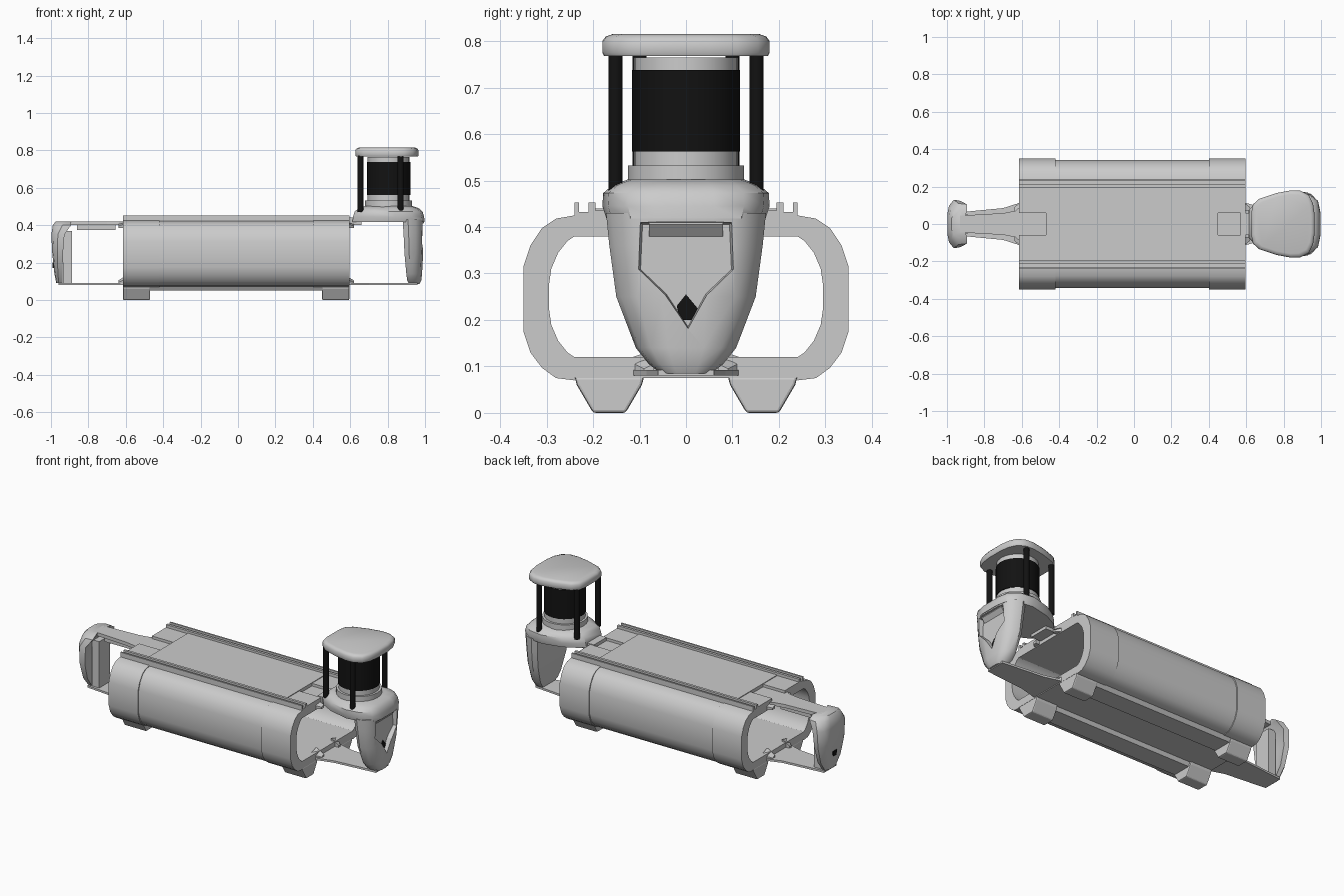
import bpy, bmesh, math
from mathutils import Vector

if "Cube" in bpy.data.objects:
    bpy.data.objects.remove(bpy.data.objects["Cube"])

black = bpy.data.materials.new("black_plastic")
black.diffuse_color = (0.006, 0.006, 0.006, 1)
black.use_nodes = True
black.node_tree.nodes["Principled BSDF"].inputs["Base Color"].default_value = black.diffuse_color


def finish(name, bm, mat=None, smooth=None, bevel=0):
    bmesh.ops.recalc_face_normals(bm, faces=bm.faces)
    me = bpy.data.meshes.new(name)
    bm.to_mesh(me)
    bm.free()
    ob = bpy.data.objects.new(name, me)
    bpy.context.collection.objects.link(ob)
    if mat:
        me.materials.append(mat)
    if bevel:
        b = ob.modifiers.new("bevel", 'BEVEL')
        b.width, b.segments = bevel, 2
    if smooth:
        bpy.ops.object.select_all(action='DESELECT')
        ob.select_set(True)
        bpy.context.view_layer.objects.active = ob
        bpy.ops.object.shade_smooth_by_angle(angle=math.radians(smooth))
    return ob


def loft(name, rings, **kw):
    """Closed skin through rings of equal point count."""
    bm = bmesh.new()
    rows = [[bm.verts.new(p) for p in r] for r in rings]
    n = len(rows[0])
    for a, b in zip(rows, rows[1:]):
        for i in range(n):
            j = (i + 1) % n
            bm.faces.new((a[i], a[j], b[j], b[i]))
    bm.faces.new(rows[0])
    bm.faces.new(rows[-1])
    return finish(name, bm, **kw)


def prism_x(name, prof, x0, x1, **kw):
    return loft(name, [[(x, y, z) for y, z in prof] for x in (x0, x1)], **kw)


def prism_z(name, prof, z0, z1, **kw):
    return loft(name, [[(x, y, z) for x, y in prof] for z in (z0, z1)], **kw)


def box(name, x0, x1, y0, y1, z0, z1, **kw):
    return prism_x(name, [(y0, z0), (y1, z0), (y1, z1), (y0, z1)], x0, x1, **kw)


def cyl(name, x, y, r, z0, z1, n=24, **kw):
    pts = [(x + r * math.cos(2 * math.pi * i / n), y + r * math.sin(2 * math.pi * i / n)) for i in range(n)]
    return prism_z(name, pts, z0, z1, **kw)


def mirror(half):
    """Complete an (x, y) half outline across y = 0."""
    return half + [(x, -y) for x, y in reversed(half)]


# hollow body: top and bottom decks
box("top_deck", -0.615, 0.595, -0.24, 0.24, 0.38, 0.42)
box("bottom_deck", -0.615, 0.595, -0.24, 0.24, 0.075, 0.12)
box("top_cover", -0.47, 0.45, -0.2, 0.2, 0.42, 0.44)

# C-shaped side shells, end guards, rails, feet
inner = [(0.24, 0.12), (0.255, 0.13), (0.275, 0.155), (0.29, 0.19), (0.295, 0.225), (0.295, 0.275),
         (0.29, 0.31), (0.275, 0.345), (0.255, 0.37), (0.24, 0.38)]
outer = [(0.24, 0.425), (0.28, 0.418), (0.31, 0.398), (0.335, 0.36), (0.35, 0.315),
         (0.35, 0.175), (0.335, 0.13), (0.31, 0.097), (0.28, 0.075), (0.24, 0.07)]
panel = inner + [(0.24 + (y - 0.24) * 0.94, 0.247 + (z - 0.247) * 0.98) for y, z in outer]
rail = [(0.195, 0.42), (0.24, 0.42), (0.24, 0.453), (0.23, 0.453), (0.23, 0.432),
        (0.21, 0.432), (0.21, 0.453), (0.195, 0.453)]
for s, side in ((-1, "front"), (1, "back")):
    flip = lambda p: [(s * y, z) for y, z in p]
    prism_x(f"{side}_side_panel", flip(panel), -0.43, 0.41, smooth=35)
    prism_x(f"{side}_rail", flip(rail), -0.615, 0.595)
    prism_x(f"{side}_skid", flip([(0.1, 0.076), (0.24, 0.076), (0.225, 0.052), (0.11, 0.052)]), -0.48, 0.46)
    for x0, x1, end in ((-0.615, -0.42, "tail"), (0.4, 0.595, "head")):
        prism_x(f"{side}_{end}_guard", flip(inner + outer), x0, x1, smooth=35)
        f0, f1 = (x0, x0 + 0.145) if x0 < 0 else (x1 - 0.145, x1)
        prism_x(f"{side}_{end}_foot", flip([(0.09, 0.078), (0.24, 0.078), (0.235, 0.06), (0.2, 0.0),
                                            (0.13, 0.0), (0.095, 0.06)]), f0, f1, bevel=0.006)
        box(f"{side}_{end}_top_pad", f0, f1, min(s * 0.06, s * 0.195), max(s * 0.06, s * 0.195), 0.42, 0.436)
        # small hip flares where the links meet the body
        e = x1 if x1 > 0 else x0
        d = 0.025 if x1 > 0 else -0.025
        for z0, z1 in ((0.085, 0.135), (0.385, 0.42)):
            loft(f"{side}_{end}_flare", [
                [(e - d, s * 0.07, z0), (e - d, s * 0.13, z0), (e - d, s * 0.13, z0 + .03), (e - d, s * 0.07, z1)],
                [(e + d, s * 0.07, z0), (e + d, s * 0.09, z0), (e + d, s * 0.09, z0 + .01), (e + d, s * 0.07, z0 + .02)]])

# head hood
hood = mirror([(0.612, 0.075), (0.64, 0.105), (0.72, 0.15), (0.84, 0.18), (0.93, 0.168), (0.985, 0.125), (0.998, 0.06)])
levels = ((0.418, 1, 0.95), (0.445, 0.985, 1), (0.473, 0.94, 0.99), (0.49, 0.84, 0.88), (0.502, 0.66, 0.7))
loft("head_hood", [[(0.81 + (x - 0.81) * sx, y * sy, z) for x, y in hood] for z, sx, sy in levels], smooth=40)
box("head_link", 0.57, 0.66, -0.06, 0.06, 0.4, 0.44)

# tapered face with a recessed window
rings = []
for z, w, xf, xb in ((0.43, 0.172, 0.995, 0.88), (0.36, 0.165, 0.994, 0.885), (0.25, 0.15, 0.99, 0.89),
                     (0.14, 0.108, 0.984, 0.90), (0.105, 0.08, 0.98, 0.905), (0.085, 0.055, 0.97, 0.915)):
    d = xf - xb
    rings.append([(x, y, z) for x, y in mirror(
        [(xb, w * 0.9), (xb + d * 0.25, w), (xb + d * 0.6, w * 0.93), (xb + d * 0.9, w * 0.7), (xf, w * 0.35)])])
face = loft("face_shell", rings, smooth=35)
window = [(-0.11, 0.42), (0.11, 0.42), (0.115, 0.31), (0.05, 0.25), (0.005, 0.17), (-0.05, 0.25), (-0.115, 0.31)]
cutter = loft("window_cutter", [[(1.05, y, z) for y, z in window],
                                [(0.962, y * 0.85, 0.3 + (z - 0.3) * 0.88) for y, z in window]])
cutter.hide_render = True
cutter.hide_viewport = True
cut = face.modifiers.new("window", 'BOOLEAN')
cut.operation, cut.object, cut.solver = 'DIFFERENCE', cutter, 'EXACT'
loft("window_visor", [[(0.985, y, 0.412), (0.985, y, 0.405), (0.965, y, 0.38), (0.955, y, 0.412)] for y in (-0.08, 0.08)])
prism_x("face_camera", [(-0.02, 0.23), (0.0, 0.255), (0.025, 0.225), (0.012, 0.2), (-0.012, 0.2)], 0.955, 0.966, mat=black)

# lower tongues at both ends
for end, xs in (("head", (0.57, 0.7, 0.96)), ("tail", (-0.59, -0.7, -0.96))):
    ws = (0.12, 0.085, 0.06)
    prism_z(f"{end}_tongue", mirror([(x, w) for x, w in zip(xs, ws)]), 0.08, 0.092)

# sensor tower
neck = (0.805, 0)
cyl("sensor_neck", *neck, 0.125, 0.495, 0.532, smooth=30)
cyl("sensor_base", *neck, 0.112, 0.53, 0.572, smooth=30)
cyl("sensor_drum", *neck, 0.116, 0.562, 0.738, mat=black, smooth=30)
cyl("sensor_top", *neck, 0.112, 0.736, 0.765, smooth=30)
for x, y in ((0.655, 0.1), (0.655, -0.1), (0.87, 0.152), (0.87, -0.152)):
    cyl("sensor_post", x, y, 0.016, 0.47, 0.775, n=10, mat=black, smooth=40)
cap = mirror([(0.627, 0.06), (0.636, 0.105), (0.67, 0.135), (0.76, 0.165), (0.84, 0.18),
              (0.89, 0.178), (0.935, 0.155), (0.957, 0.11), (0.966, 0.05)])
loft("sensor_roof", [[(0.8 + (x - 0.8) * k, y * k, z) for x, y in cap] for z, k in
                     ((0.768, 0.98), (0.775, 1), (0.8, 1), (0.81, 0.96), (0.815, 0.88))], smooth=40)

# tail: arm, inner post and outer bumper
prism_z("tail_arm", mirror([(-0.6, 0.1), (-0.635, 0.07), (-0.7, 0.058), (-0.93, 0.045)]), 0.4, 0.42)
box("tail_arm_rib", -0.86, -0.655, -0.04, 0.04, 0.375, 0.405)
box("tail_post", -0.935, -0.888, -0.05, 0.05, 0.092, 0.37)
rings = []
for z, w, xo, xi in ((0.42, 0.075, -0.975, -0.905), (0.4, 0.11, -0.99, -0.905), (0.35, 0.13, -0.998, -0.94),
                     (0.25, 0.125, -0.993, -0.948), (0.15, 0.095, -0.983, -0.95), (0.09, 0.05, -0.972, -0.95)):
    d = xo - xi
    rings.append([(x, y, z) for x, y in mirror(
        [(xi, w * 0.45), (xi + 0.012, w * 0.95), (xi + d * 0.4, w), (xi + d * 0.85, w * 0.75), (xo, w * 0.4)])])
loft("tail_bumper", rings, smooth=40)
prism_x("tail_camera", [(-0.02, 0.2), (0.02, 0.2), (0.012, 0.17), (-0.012, 0.17)], -0.992, -0.96, mat=black)
